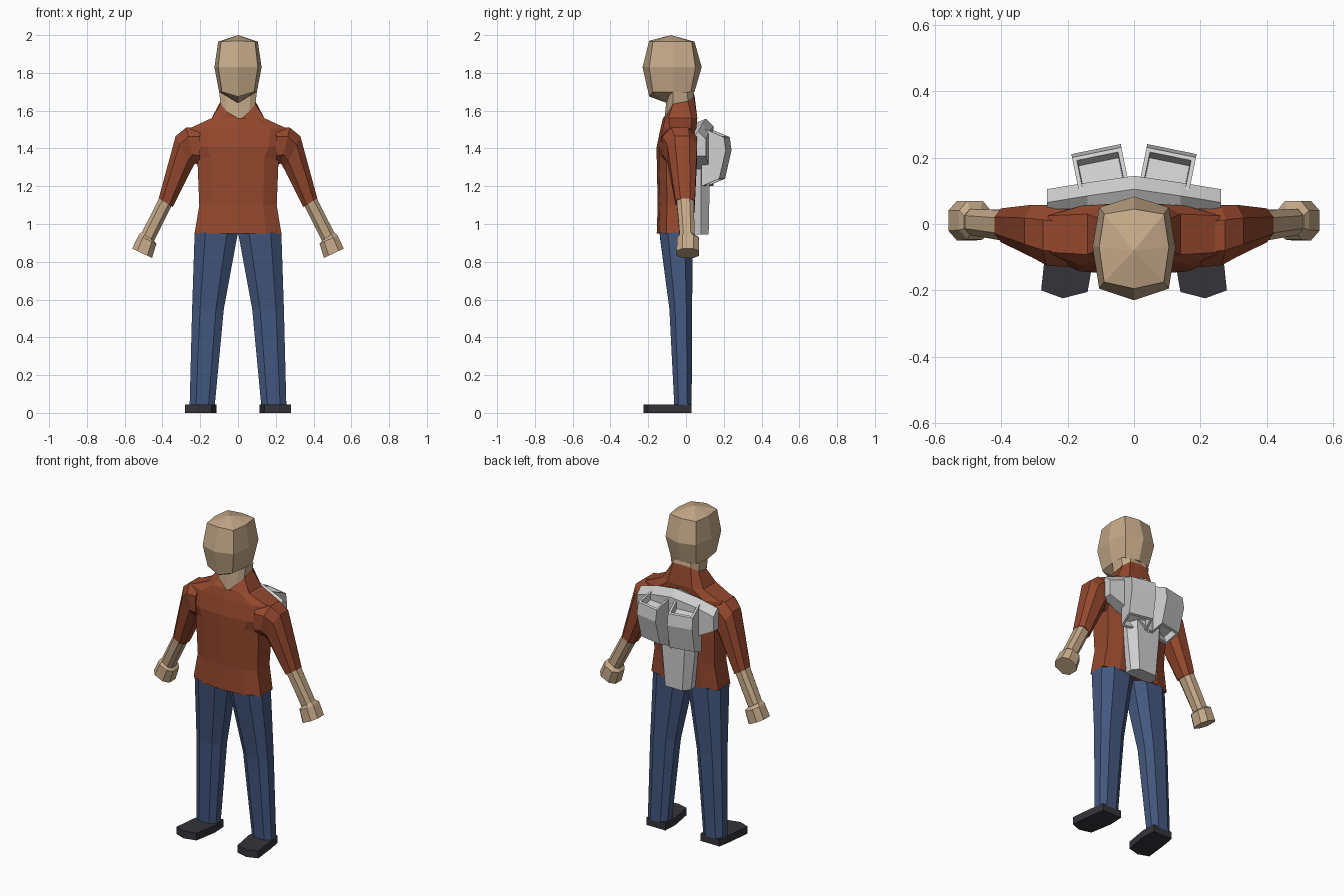
import bpy, bmesh

if "Cube" in bpy.data.objects:
    bpy.data.objects.remove(bpy.data.objects["Cube"])


def material(name, rgb):
    m = bpy.data.materials.new(name)
    m.diffuse_color = (*rgb, 1)
    m.use_nodes = True
    m.node_tree.nodes["Principled BSDF"].inputs["Base Color"].default_value = m.diffuse_color
    return m


SKIN = material("skin", (0.56, 0.40, 0.25))
SHIRT = material("rust_shirt", (0.30, 0.065, 0.027))
JEANS = material("blue_jeans", (0.058, 0.098, 0.215))
SHOE = material("dark_shoe", (0.035, 0.033, 0.042))
METAL = material("light_grey", (0.62, 0.62, 0.62))


def loft(name, rings, mat, mirror=False, inset=None):
    """Skin a list of equal rings; a one-point ring closes to a tip."""
    bm = bmesh.new()
    loops = [[bm.verts.new(p) for p in r] for r in rings]
    for a, b in zip(loops, loops[1:]):
        n = max(len(a), len(b))
        for i in range(n):
            j = (i + 1) % n
            if len(a) == 1:
                bm.faces.new((a[0], b[i], b[j]))
            elif len(b) == 1:
                bm.faces.new((a[i], a[j], b[0]))
            else:
                bm.faces.new((a[i], a[j], b[j], b[i]))
    for end in (loops[0], loops[-1]):
        if len(end) > 2:
            bm.faces.new(end)
    bmesh.ops.recalc_face_normals(bm, faces=bm.faces)
    if inset:
        bm.normal_update()
        picked = [f for f in bm.faces if inset(f)]
        bmesh.ops.inset_individual(bm, faces=picked, thickness=0.018, depth=0)
        bm.normal_update()
        bmesh.ops.inset_individual(bm, faces=picked, thickness=0.003, depth=-0.04)
    me = bpy.data.meshes.new(name)
    bm.to_mesh(me)
    bm.free()
    me.materials.append(mat)
    ob = bpy.data.objects.new(name, me)
    bpy.context.collection.objects.link(ob)
    if mirror:
        mod = ob.modifiers.new("mirror", "MIRROR")
        mod.use_mirror_merge = False
    return ob


def sym(half):
    """Complete a half ring (x >= 0) across the centre plane."""
    return half + [(-x, y, z) for x, y, z in reversed(half) if x > 0]


OCT = [(0, .25), (0, .75), (.25, 1), (.75, 1), (1, .75), (1, .25), (.75, 0), (.25, 0)]


def limb(o, i, y0, y1):
    """Eight-sided limb section between an outer and an inner (x, z) point."""
    return [(o[0] + (i[0] - o[0]) * t, y0 + (y1 - y0) * s, o[1] + (i[1] - o[1]) * t)
            for t, s in OCT]


# Head
def head_ring(z, zf, xs, ys):
    return sym([(0, ys[0], zf), (xs[0], ys[1], z), (xs[1], -.07, z),
                (xs[0], ys[2], z), (0, ys[3], z)])


loft("head", [
    [(0, -.10, 1.64)],
    head_ring(1.70, 1.675, (.085, .10), (-.195, -.175, .025, .045)),
    head_ring(1.83, 1.83, (.105, .125), (-.23, -.195, .05, .083)),
    head_ring(1.965, 1.97, (.09, .105), (-.195, -.175, .03, .045)),
    [(0, -.08, 2.0)]], SKIN)


# Shirt body, rising to a V collar
def body(z, hx, yf, yb, side=.05):
    return sym([(0, yf, z), (.65 * hx, yf + .012, z), (hx, yf + side, z),
                (hx, yb - .03, z), (.6 * hx, yb, z), (0, yb, z)])


collar = sym([(0, -.115, 1.54), (.06, -.095, 1.595), (.092, -.07, 1.635),
              (.092, .01, 1.65), (.06, .04, 1.675), (0, .045, 1.68)])
loft("shirt_body", [
    body(.95, .23, -.155, .04), body(1.10, .205, -.15, .045),
    body(1.35, .215, -.155, .06), body(1.41, .25, -.155, .06),
    body(1.505, .26, -.135, .055), body(1.56, .14, -.122, .06, .03),
    collar], SHIRT)

# Neck grows out of the collar
loft("neck", [collar, body(1.70, .10, -.10, .038, .03)], SKIN)

# Arms
loft("sleeve", [
    limb((.20, 1.515), (.20, 1.31), -.13, .05),
    limb((.275, 1.51), (.228, 1.32), -.125, .058),
    limb((.33, 1.465), (.245, 1.29), -.10, .058),
    limb((.42, 1.135), (.345, 1.09), -.055, .047)], SHIRT, True)
loft("forearm", [
    limb((.415, 1.14), (.35, 1.10), -.05, .042),
    limb((.512, .95), (.447, .905), -.033, .045)], SKIN, True)
loft("hand", [
    limb((.512, .955), (.445, .912), -.033, .045),
    limb((.527, .94), (.432, .895), -.047, .07),
    limb((.56, .87), (.455, .82), -.05, .07)], SKIN, True)

# Legs and shoes
loft("leg", [
    limb((.23, .955), (0, .955), -.14, .037),
    limb((.23, .94), (.006, .925), -.138, .037),
    limb((.243, .55), (.075, .55), -.088, .032),
    limb((.256, .04), (.123, .04), -.062, .03)], JEANS, True)
sole = [(.12, .03), (.25, .03), (.265, -.06), (.28, -.20),
        (.215, -.224), (.14, -.205), (.115, -.06)]
loft("shoe", [[(x, y, z) for x, y in sole] for z in (0, .045)], SHOE, True)


# Back pack: cross wing, lower spine and two hollow pods
def wing(x, y1, z0, z1):
    return [(x, .045, z0), (x, .045, z1 - .025), (x, y1 - .04, z1),
            (x, y1, z1 - .04), (x, y1, z0)]


loft("pack_wing", [
    wing(-.262, .105, 1.36, 1.49), wing(-.14, .125, 1.30, 1.53),
    wing(0, .145, 1.20, 1.557),
    wing(.14, .125, 1.30, 1.53), wing(.262, .105, 1.36, 1.49)], METAL)


def spine(z, hx, y1):
    return sym([(hx, .03, z), (hx, .08, z), (.65 * hx, y1, z)])


loft("pack_spine", [spine(.945, .09, .12), spine(1.2, .12, .125),
                    spine(1.32, .13, .125)], METAL)

pod = [(-.02, 1.20), (-.02, 1.51), (.10, 1.46), (.11, 1.39), (.075, 1.24)]
loft("pack_pod", [[(.0925 + .98 * u + .2 * v, .118 - .2 * u + .98 * v, z) for v, z in pod]
                  for u in (-.076, .076)], METAL, True,
     inset=lambda f: abs(f.normal.z) > .7)
